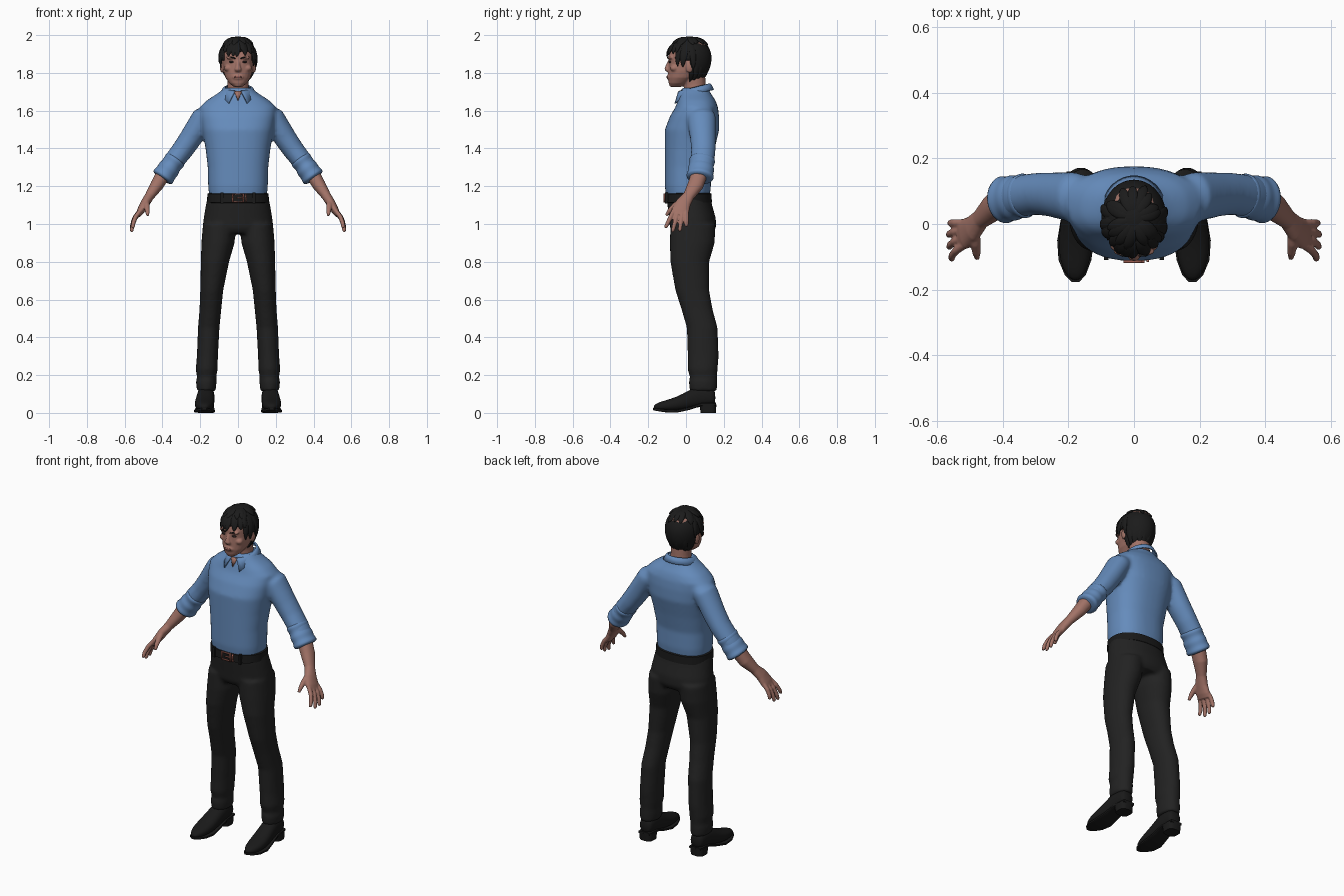
import bpy, bmesh, math, random
from mathutils import Vector, Matrix

random.seed(4)
cube = bpy.data.objects.get("Cube")
if cube:
    bpy.data.objects.remove(cube, do_unlink=True)

X, Y, Z = Vector((1, 0, 0)), Vector((0, 1, 0)), Vector((0, 0, 1))
SIDES = (1, -1)


def material(name, r, g, b):
    m = bpy.data.materials.new(name)
    m.use_nodes = True
    m.diffuse_color = (r, g, b, 1)
    bsdf = m.node_tree.nodes["Principled BSDF"]
    bsdf.inputs["Base Color"].default_value = (r, g, b, 1)
    bsdf.inputs["Roughness"].default_value = 0.8
    return m


SHIRT = material("blue_cotton", .13, .26, .5)
SKIN = material("skin", .36, .17, .135)
CLOTH = material("black_cloth", .016, .016, .016)
HAIR = material("black_hair", .011, .011, .011)
LEATHER = material("black_leather", .01, .01, .01)
METAL = material("copper_buckle", .36, .12, .09)
EYE = material("dark_eye", .03, .02, .02)
LIP = material("lip", .26, .1, .085)


def loft(bm, rows, ref=X, axis=None, p=2.0, n=24):
    """Closed skin through rows of (x, y, z, radius along ref, radius across)."""
    pts = [Vector(r[:3]) for r in rows]
    rings = []
    for i, r in enumerate(rows):
        t = axis or (pts[min(i + 1, len(pts) - 1)] - pts[max(i - 1, 0)]).normalized()
        u = (ref - t * t.dot(ref)).normalized()
        v = t.cross(u)
        ring = []
        for k in range(n):
            c, s = math.cos(math.tau * k / n), math.sin(math.tau * k / n)
            c = math.copysign(abs(c) ** (2 / p), c)
            s = math.copysign(abs(s) ** (2 / p), s)
            ring.append(bm.verts.new(pts[i] + u * c * r[3] + v * s * r[4]))
        rings.append(ring)
    for a, b in zip(rings, rings[1:]):
        for k in range(n):
            j = (k + 1) % n
            bm.faces.new((a[k], a[j], b[j], b[k]))
    bm.faces.new(rings[0][::-1])
    bm.faces.new(rings[-1])


def ball(bm, loc, size):
    bmesh.ops.create_uvsphere(bm, u_segments=20, v_segments=12, radius=1,
                              matrix=Matrix.Translation(loc) @ Matrix.Diagonal((*size, 1)))


def box(bm, loc, size):
    bmesh.ops.create_cube(bm, size=1, matrix=Matrix.Translation(loc) @ Matrix.Diagonal((*size, 1)))


def flip(rows, s):
    return [(s * r[0], *r[1:]) for r in rows]


def finish(name, bm, mat, voxel=0, smooth=4, subsurf=0, sharp=False):
    bmesh.ops.recalc_face_normals(bm, faces=bm.faces)
    me = bpy.data.meshes.new(name)
    bm.to_mesh(me)
    bm.free()
    me.materials.append(mat)
    ob = bpy.data.objects.new(name, me)
    bpy.context.collection.objects.link(ob)
    if sharp:
        bpy.ops.object.select_all(action="DESELECT")
        ob.select_set(True)
        bpy.context.view_layer.objects.active = ob
        bpy.ops.object.shade_smooth_by_angle(angle=math.radians(40))
    else:
        me.shade_smooth()
    if voxel:  # fuse overlapping volumes into one skin
        m = ob.modifiers.new("fuse", "REMESH")
        m.mode, m.voxel_size, m.use_smooth_shade = "VOXEL", voxel, True
        m = ob.modifiers.new("relax", "SMOOTH")
        m.factor, m.iterations = .5, smooth
    if subsurf:
        ob.modifiers.new("round", "SUBSURF").levels = subsurf
        ob.modifiers["round"].render_levels = subsurf
    return ob


# Shirt: body and sleeves fused
bm = bmesh.new()
loft(bm, [(0, .01, 1.14, .152, .115), (0, .01, 1.2, .158, .122), (0, .01, 1.3, .16, .122),
          (0, .02, 1.4, .172, .132), (0, .032, 1.5, .19, .144), (0, .045, 1.57, .2, .13),
          (0, .057, 1.62, .202, .112), (0, .056, 1.655, .165, .1), (0, .05, 1.69, .11, .082),
          (0, .047, 1.72, .072, .07)], axis=Z, p=2.4, n=40)
sleeve = [(.13, .075, 1.6, .06, .04), (.185, .082, 1.562, .077, .062), (.252, .09, 1.452, .068, .06),
          (.295, .092, 1.39, .065, .057), (.35, .085, 1.32, .064, .054), (.39, .075, 1.262, .064, .052)]
for s in SIDES:
    loft(bm, flip(sleeve, s), ref=Y)
finish("shirt", bm, SHIRT, voxel=.01, smooth=8)

# Rolled cuffs with folds
for s in SIDES:
    bm = bmesh.new()
    a, b = Vector((.325, .088, 1.35)), Vector((.405, .072, 1.238))
    rows = []
    for i in range(9):
        swell = (0, .007, .001)[i % 3] + .004 * (i > 4)
        rows.append((*a.lerp(b, i / 8), .064 + swell, .053 + swell))
    loft(bm, flip(rows, s), ref=Y)
    finish("left_cuff" if s > 0 else "right_cuff", bm, SHIRT, subsurf=1)

# Collar: folded band whose front ends drop into points
bm = bmesh.new()
rows = []
for i in range(33):
    f = i / 16 - 1
    row = []
    for gap, rx, ry, z in ((.1, .066, .08, 1.722), (.25, .078, .088, 1.716), (.55, .094, .1, 1.69)):
        a = -math.pi / 2 + math.pi + f * (math.pi - gap)
        lean = math.sin(a)
        drop = .035 * abs(f) ** 6 if z < 1.7 else 0
        row.append(bm.verts.new((rx * math.cos(a), .045 + ry * lean - drop * .5, z + .02 * lean - drop)))
    rows.append(row)
for a, b in zip(rows, rows[1:]):
    for k in range(2):
        bm.faces.new((a[k], a[k + 1], b[k + 1], b[k]))
collar = finish("collar", bm, SHIRT)
m = collar.modifiers.new("thickness", "SOLIDIFY")
m.thickness, m.offset = .007, 0

# Skin showing at the open neck
bm = bmesh.new()
bm.faces.new([bm.verts.new(c) for c in ((-.022, -.038, 1.705), (0, -.053, 1.652), (.022, -.038, 1.705))])
throat = finish("open_neck", bm, SKIN)
throat.modifiers.new("thickness", "SOLIDIFY").thickness = .006

# Trousers: hips and legs fused
bm = bmesh.new()
loft(bm, [(0, .037, .95, .175, .105), (0, .037, .98, .186, .122), (0, .034, 1.03, .182, .124),
          (0, .02, 1.1, .17, .118), (0, .013, 1.15, .16, .115)], axis=Z, p=2.2, n=40)
leg = [(.098, .037, 1.0, .088, .12), (.106, .033, .9, .088, .119), (.122, .02, .8, .075, .103),
       (.139, .033, .65, .061, .09), (.146, .058, .55, .058, .083), (.155, .086, .45, .057, .082),
       (.162, .091, .3, .056, .082), (.166, .088, .23, .058, .08), (.166, .092, .19, .051, .072),
       (.168, .09, .165, .055, .076), (.168, .092, .115, .05, .072)]
for s in SIDES:
    loft(bm, flip(leg, s), axis=Z, p=2.1)
finish("trousers", bm, CLOTH, voxel=.01, smooth=6)

# Belt, loops and buckle
bm = bmesh.new()
loft(bm, [(0, .012, z, .157 + w, .118 + w) for z, w in
          ((1.112, 0), (1.115, .007), (1.16, .005), (1.164, -.002))], axis=Z, p=2.3, n=40)
for s in SIDES:
    box(bm, (s * .085, -.102, 1.138), (.014, .016, .058))
finish("belt", bm, LEATHER, sharp=True)
bm = bmesh.new()
for s in SIDES:
    box(bm, (s * .028, -.114, 1.138), (.007, .009, .048))
    box(bm, (0, -.114, 1.138 + s * .021), (.062, .009, .006))
box(bm, (.012, -.115, 1.138), (.034, .008, .005))
box(bm, (.042, -.112, 1.138), (.007, .009, .045))
finish("buckle", bm, METAL)

# Shoes with sole and heel
upper = [(.169, .156, .08, .03, .03), (.169, .14, .088, .042, .05), (.17, .07, .09, .046, .058),
         (.174, .01, .066, .049, .05), (.178, -.05, .047, .053, .037), (.18, -.11, .038, .047, .028),
         (.179, -.15, .034, .031, .02), (.178, -.172, .03, .012, .01)]
sole = [(.169, .16, .046, .036, .008), (.17, .08, .044, .044, .008), (.174, .02, .024, .048, .008),
        (.178, -.05, .009, .056, .008), (.18, -.11, .011, .05, .008), (.179, -.155, .017, .032, .007),
        (.178, -.176, .021, .012, .006)]
for s in SIDES:
    side = "left" if s > 0 else "right"
    bm = bmesh.new()
    loft(bm, flip(upper, s), axis=-Y, p=2.3)
    finish(side + "_shoe", bm, LEATHER, subsurf=1)
    bm = bmesh.new()
    loft(bm, flip(sole, s), axis=-Y, p=5)
    loft(bm, [(s * .17, .118, 0, .041, .04), (s * .17, .116, .045, .044, .045)], axis=Z, p=3)
    finish(side + "_sole", bm, LEATHER, sharp=True)

# Forearms and hands
arm = [(.385, .077, 1.28, .044, .04), (.43, .05, 1.205, .042, .035), (.468, .014, 1.148, .03, .025),
       (.492, -.014, 1.11, .04, .024), (.515, -.03, 1.07, .047, .02), (.53, -.036, 1.045, .042, .014)]
for s in SIDES:
    bm = bmesh.new()
    loft(bm, flip(arm, s), ref=Y, p=2.2)
    for off, tip_x, tip_z in ((-.035, .556, .978), (-.012, .563, .957), (.011, .565, .96), (.033, .56, .985)):
        base = Vector((.518, -.03 + off, 1.07))
        tip = Vector((tip_x, -.052 + 1.65 * off, tip_z))
        rows = []
        for t, r in ((0, .012), (.35, .0125), (.7, .0115), (.93, .01), (1, .005)):
            bend = .012 * math.sin(math.pi * t)
            rows.append((*(base.lerp(tip, t) + X * bend), r, r))
        loft(bm, flip(rows, s), ref=Y, n=12)
    thumb = [(.485, -.02, 1.125, .016, .016), (.483, -.06, 1.098, .016, .015),
             (.48, -.088, 1.07, .013, .012), (.478, -.105, 1.045, .008, .008)]
    loft(bm, flip(thumb, s), ref=X, n=12)
    finish("left_hand" if s > 0 else "right_hand", bm, SKIN, voxel=.0045, smooth=3)

# Head, neck, nose and ears fused
bm = bmesh.new()
loft(bm, [(0, -.052, 1.726, .022, .028), (0, -.042, 1.745, .046, .05), (0, -.02, 1.775, .067, .075),
          (0, 0, 1.81, .078, .094), (0, .01, 1.85, .083, .102), (0, .015, 1.89, .086, .108),
          (0, .02, 1.93, .083, .1), (0, .025, 1.96, .066, .08), (0, .03, 1.98, .03, .04)], axis=Z, p=2.2)
loft(bm, [(0, .052, 1.66, .06, .06), (0, .046, 1.74, .056, .058), (0, .035, 1.82, .06, .065)], axis=Z)
loft(bm, [(0, -.085, 1.868, .01, .008), (0, -.096, 1.84, .011, .012), (0, -.1, 1.818, .019, .015),
          (0, -.094, 1.806, .014, .01)], axis=-Z)
ball(bm, (0, -.09, 1.778), (.03, .012, .016))
ball(bm, (0, -.072, 1.738), (.024, .017, .014))
for s in SIDES:
    ball(bm, (s * .036, -.083, 1.881), (.028, .014, .009))
    ball(bm, (s * .052, -.062, 1.825), (.022, .022, .018))
    ball(bm, (s * .086, .018, 1.832), (.01, .02, .032))
finish("head", bm, SKIN, voxel=.005, smooth=3)

# Eyes, brows and mouth
bm = bmesh.new()
for s in SIDES:
    ball(bm, (s * .035, -.086, 1.858), (.014, .007, .005))
finish("eyes", bm, EYE)
bm = bmesh.new()
for s in SIDES:
    loft(bm, [(s * .014, -.096, 1.876, .003, .003), (s * .035, -.096, 1.884, .004, .004),
              (s * .06, -.083, 1.881, .002, .002)], ref=Z, n=8)
finish("brows", bm, HAIR)
bm = bmesh.new()
ball(bm, (0, -.098, 1.778), (.023, .006, .006))
finish("mouth", bm, LIP)


# Hair: cap trimmed along the hairline, with tapered locks over it
def scalp(az, el, k=1.0):
    """Point on the hair surface; az 0 is the front, angles in degrees."""
    a, e = math.radians(az), math.radians(el)
    up = .113 if e > 0 else .14
    return Vector((k * .099 * math.sin(a) * math.cos(e),
                   .018 - k * .117 * math.cos(a) * math.cos(e), 1.88 + k * up * math.sin(e)))


def hairline(az):
    az = abs(az)
    return 16 if az < 55 else -10 if az < 105 else -62


bm = bmesh.new()
STEP = 6
grid = {(a, e): bm.verts.new(scalp(a, e)) for a in range(-180, 180, STEP) for e in range(-66, 90, STEP)}
top = bm.verts.new(scalp(0, 90))
for (a, e), v in grid.items():
    b = a + STEP if a + STEP < 180 else -180
    if e == 84:
        bm.faces.new((v, grid[b, e], top))
    elif e >= hairline(a + STEP / 2):
        bm.faces.new((v, grid[b, e], grid[b, e + STEP], grid[a, e + STEP]))
bmesh.ops.delete(bm, geom=[v for v in bm.verts if not v.link_faces], context="VERTS")
cap = finish("hair_cap", bm, HAIR)
cap.modifiers.new("thickness", "SOLIDIFY").thickness = .012

bm = bmesh.new()
locks = [(az, 60, hairline(az) - 8) for az in range(-180, 180, 12)]
locks += [(az + 9, 84, 32) for az in range(-180, 180, 24)]
for az, root, tip in locks:
    sweep = random.uniform(-16, 10)
    tip += random.uniform(-7, 7)
    rows = []
    for t, k, w in ((0, .95, .008), (.3, .99, .018), (.65, 1.015, .019), (.88, 1.03, .012), (1, 1.04, .002)):
        rows.append((*scalp(az + sweep * t, root + (tip - root) * t, k), w, w * .45))
    a = math.radians(az)
    loft(bm, rows, ref=Vector((math.cos(a), math.sin(a), 0)), n=10)
finish("hair_locks", bm, HAIR, subsurf=1)
